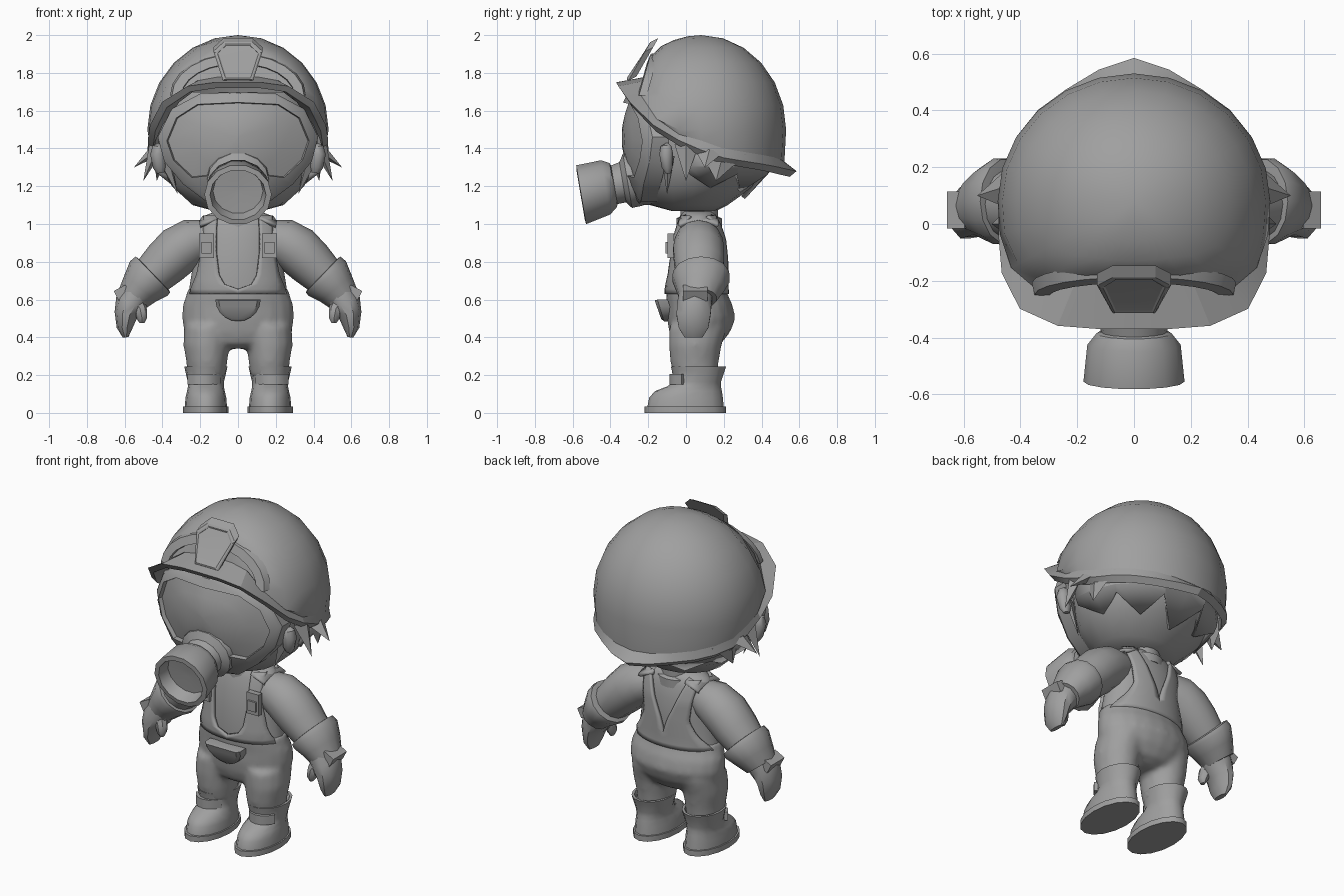
import bpy, bmesh, math
from mathutils import Vector, Matrix

if "Cube" in bpy.data.objects:
    bpy.data.objects.remove(bpy.data.objects["Cube"])

GREY = bpy.data.materials.new("plain_grey")
GREY.diffuse_color = (0.35, 0.35, 0.35, 1)
GREY.use_nodes = True
GREY.node_tree.nodes["Principled BSDF"].inputs["Base Color"].default_value = GREY.diffuse_color


def lerp(table, t):
    """Interpolate rows (key, values...) at key t."""
    if t <= table[0][0]:
        return table[0][1:]
    for a, b in zip(table, table[1:]):
        if t <= b[0]:
            f = (t - a[0]) / (b[0] - a[0])
            return [p + (q - p) * f for p, q in zip(a[1:], b[1:])]
    return table[-1][1:]


def loft(name, rings, closed=True, caps=(True, True), mirror=False, thick=0, angle=40):
    """Skin a list of equal-length point rings."""
    bm = bmesh.new()
    for s in ((1, -1) if mirror else (1,)):
        vs = [[bm.verts.new((p[0] * s, p[1], p[2])) for p in r] for r in rings]
        n = len(rings[0])
        for a, b in zip(vs, vs[1:]):
            for i in range(n if closed else n - 1):
                j = (i + 1) % n
                bm.faces.new((a[i], a[j], b[j], b[i]))
        if closed and caps[0]:
            bm.faces.new(vs[0])
        if closed and caps[1]:
            bm.faces.new(vs[-1])
    bmesh.ops.remove_doubles(bm, verts=bm.verts, dist=0.0005)
    bmesh.ops.recalc_face_normals(bm, faces=bm.faces)
    me = bpy.data.meshes.new(name)
    bm.to_mesh(me)
    bm.free()
    ob = bpy.data.objects.new(name, me)
    bpy.context.collection.objects.link(ob)
    me.materials.append(GREY)
    bpy.ops.object.select_all(action='DESELECT')
    ob.select_set(True)
    bpy.context.view_layer.objects.active = ob
    bpy.ops.object.shade_smooth_by_angle(angle=math.radians(angle))
    if thick:
        m = ob.modifiers.new("thickness", 'SOLIDIFY')
        m.thickness, m.offset = thick, 0
    return ob


def fuse(a, b):
    """Join two overlapping solids into one smooth skin."""
    bpy.ops.object.select_all(action='DESELECT')
    a.select_set(True)
    b.select_set(True)
    bpy.context.view_layer.objects.active = a
    bpy.ops.object.join()
    m = a.modifiers.new("fuse", 'REMESH')
    m.mode, m.voxel_size, m.use_smooth_shade = 'VOXEL', .016, True
    m = a.modifiers.new("relax", 'SMOOTH')
    m.factor, m.iterations = .5, 6


def flat(z, rx, y0, y1, x=0, n=16):
    """Horizontal oval spanning y0..y1."""
    return [(x + rx * math.cos(t), (y0 + y1) / 2 + (y1 - y0) / 2 * math.sin(t), z)
            for t in (2 * math.pi * i / n for i in range(n))]


def tube(rows, n=14):
    """Ovals (x, y, z, in-plane radius, y radius) across a path in a vertical xz plane."""
    P = [Vector(r[:3]) for r in rows]
    out = []
    for i, r in enumerate(rows):
        d = (P[min(i + 1, len(P) - 1)] - P[max(i - 1, 0)]).normalized()
        u = Vector((-d.z, 0, d.x))
        out.append([P[i] + u * r[3] * math.cos(t) + Vector((0, r[4] * math.sin(t), 0))
                    for t in (2 * math.pi * k / n for k in range(n))])
    return out


def box(name, c, size, tilt=0, mirror=False):
    m = Matrix.Rotation(tilt, 3, 'Y')
    sx, sy, sz = (s / 2 for s in size)
    rings = [[Vector(c) + m @ Vector((x * sx, y * sy, z * sz))
              for x, z in ((-1, -1), (1, -1), (1, 1), (-1, 1))] for y in (-1, 1)]
    return loft(name, rings, mirror=mirror, angle=20)


# Head and neck
loft("head", [flat(*r) for r in ((1.07, .13, -.08, .16), (1.1, .24, -.19, .22), (1.2, .35, -.27, .36),
     (1.3, .4, -.29, .43), (1.42, .42, -.3, .46), (1.58, .42, -.28, .45), (1.7, .33, -.2, .36))])
loft("neck", [flat(z, r, .07 - r, .07 + r) for z, r in ((.98, .12), (1.03, .12), (1.04, .1), (1.12, .1))])
loft("ears", tube([(.41, -.095, 1.27, .02, .015), (.415, -.1, 1.3, .035, .03), (.425, -.105, 1.37, .04, .038),
     (.422, -.105, 1.41, .03, .03), (.415, -.1, 1.425, .01, .01)], 10), mirror=True)

# Helmet dome with a slanted flat front and a rim that drops towards the back
BRIM = [(-.37, 1.75), (-.33, 1.68), (-.2, 1.54), (0, 1.42), (.2, 1.35), (.45, 1.31), (.58, 1.28)]
N, L = 24, 8


def front_y(z):
    return -.17 - .28 * max(0, min(.3, 1.92 - z))


def oval(c, s, k):
    return (abs(c) ** k + abs(s) ** k) ** (-1 / k)


dome, brim_out, brim_in = [[] for _ in range(L)], [], []
for i in range(N):
    t = 2 * math.pi * i / N
    c, s = math.cos(t), math.sin(t)
    r = oval(c, s, 4 if s < 0 else 2)
    rd = oval(c, s, 2.4 if s < 0 else 2)
    oy = .08 + (.45 * r * s if s < 0 else .455 * s + .05 * max(0, 1 - abs(c) / .5))
    oz = lerp(BRIM, oy)[0]
    rim = oz + (.03 if s < 0 else .05)
    lo = math.asin(max(0, rim - 1.5) / .5)
    for j in range(L):
        ph = lo + (math.pi / 2 - lo) * max(0, j - 1) / (L - 2)
        f = .98 if j == 0 else 1
        x, y = .48 * rd * f * c * math.cos(ph), .08 + .45 * rd * f * s * math.cos(ph)
        z = rim if j == 0 else 1.5 + .5 * math.sin(ph)
        dome[j].append((x, max(y, front_y(z)), z))
    brim_in.append(dome[0][-1])
    brim_out.append((.478 * r * c, oy, oz))
loft("helmet_dome", dome, caps=(False, False))
low = [(x * .94, y * .94, z - .03) for x, y, z in brim_out]
under = [(x * .94, y * .94, z - .03) for x, y, z in brim_in]
loft("helmet_brim", [brim_in, brim_out, low, under], caps=(False, False), angle=25)

# Arched band and lamp on the helmet front
arch = []
for i in range(13):
    t = math.pi * i / 12
    ring = []
    for r, d in ((.36, .03), (.35, -.012), (.3, -.018), (.29, .03)):
        z = 1.68 + (r - .13) * math.sin(t)
        ring.append((r * math.cos(t), front_y(z) + d, z))
    arch.append(ring)
loft("helmet_arch", arch, angle=30)
lamp = [(-.08, 1.755), (.08, 1.755), (.13, 1.91), (.075, 1.96), (-.075, 1.96), (-.13, 1.91)]
slant = lambda x, z, d, f: (x * f, -.31 + (z - 1.76) * .57 + d, 1.87 + (z - 1.87) * f + d * .5)
loft("helmet_lamp", [[slant(x, z, d, f) for x, z in lamp]
     for d, f in ((.05, 1), (.008, 1), (0, .92), (0, .84), (.01, .8))], angle=20)

# Goggle mask: raised frame around a recessed curved lens
half_out = [(.2, 1.69), (.35, 1.61), (.425, 1.46), (.39, 1.33), (.29, 1.21), (.17, 1.12)]
half_in = [(.21, 1.63), (.32, 1.56), (.37, 1.44), (.335, 1.34), (.24, 1.25), (.15, 1.26)]


def outline(h, top, bot):
    return [(0, top)] + h + [(0, bot)] + [(-x, z) for x, z in reversed(h)]


def wrap(pts, d, f=1.0):
    return [(x * f, -.35 + .9 * (x * f) ** 2 + .7 * (z - 1.45) ** 2 * f * f + d, 1.46 + (z - 1.46) * f)
            for x, z in pts]


o, n = outline(half_out, 1.7, 1.1), outline(half_in, 1.64, 1.31)
loft("goggle_mask", [wrap(o, .1), wrap(o, .01), wrap(o, 0, .97), wrap(n, -.01, 1.02), wrap(n, .02),
     wrap(n, .015, .66), wrap(n, .01, .33), wrap(n, .01, .02)], angle=32)

# Breathing canister with hollow end
can = []
for y, r in ((-.25, .16), (-.31, .155), (-.335, .115), (-.38, .11), (-.385, .125), (-.425, .155), (-.555, .168),
             (-.558, .14), (-.49, .125), (-.485, .02)):
    cz = 1.155 - (y + .555) * -.3
    can.append([(1.06 * r * math.cos(t), y - r * .16 * math.sin(t), cz + r * .95 * math.sin(t))
                for t in (2 * math.pi * i / 14 for i in range(14))])
loft("breathing_canister", can, angle=35)

# Hair: broad jagged shell at the back and loose side locks
cols = 11
shell = [[], [], []]
for i in range(cols):
    t = math.radians(-5 + 190 * i / (cols - 1))
    c, s = math.cos(t), math.sin(t)
    z = 1.27 if i % 2 == 0 else 1.14 + .06 * abs(c)
    for row, (f, h) in zip(shell, ((1, 1.42), (.97, 1.31), (.6 + (z - 1.14) * 2.6, z))):
        row.append((.44 * f * c, .05 + .42 * f * s, h))
loft("back_hair", shell, closed=False, thick=.025, angle=15)
for i, (a, b, tip) in enumerate((((.42, -.06, 1.42), (.44, .06, 1.4), (.5, .0, 1.23)),
                                 ((.43, .05, 1.39), (.44, .2, 1.38), (.55, .1, 1.3)),
                                 ((.42, .08, 1.38), (.4, .32, 1.37), (.43, .16, 1.23)),
                                 ((.37, -.13, 1.35), (.42, -.06, 1.36), (.32, -.1, 1.16)))):
    a, b, tip = Vector(a), Vector(b), Vector(tip)
    m = (a + b) / 2
    base = [a, m + Vector((.04, 0, .01)), b, m - Vector((.04, 0, .01))]
    loft(f"hair_lock_{i}", [base, [tip + (p - m) * .02 for p in base]], mirror=True, angle=15)

# Torso and overall bib
TORSO = [(.58, .265, -.09, .21), (.68, .255, -.095, .205), (.8, .235, -.085, .205), (.92, .235, -.07, .2),
         (1.0, .215, -.045, .18), (1.04, .19, -.03, .165), (1.065, .12, -.02, .15)]
loft("torso", [flat(z, *v, n=24) for z, *v in TORSO], angle=60)


def panel(name, rows, side):
    """Cloth strip hugging the torso; rows are z, inner x, outer x."""
    grid = []
    for i in range(17):
        z = rows[0][0] + (rows[-1][0] - rows[0][0]) * i / 16
        xi, xo = lerp(rows, z)
        rx, y0, y1 = lerp(TORSO, z)
        line = []
        for j in range(6):
            x = xi + (xo - xi) * j / 5
            h = (y1 - y0) / 2 * math.sqrt(max(0, 1 - (x / rx) ** 2)) + .01
            line.append((x, (y0 + y1) / 2 + side * h, z))
        grid.append(line)
    loft(name, grid, closed=False, mirror=True, thick=.02, angle=50)


panel("bib_front", [(.63, 0, .25), (.66, .0, .245), (.68, .07, .235), (.73, .1, .215), (.85, .115, .19),
      (.95, .115, .18), (1.04, .11, .18)], -1)
panel("bib_back", [(.63, 0, .255), (.66, 0, .24), (.72, 0, .19), (.8, .025, .15), (.9, .07, .16),
      (1.04, .125, .18)], 1)
loft("shoulder_straps", [[(x, .067 + .1 * math.cos(t), 1.022 + .025 * math.sin(t) - (x - .11) * .4)
     for x in (.11, .2)] for t in (math.pi * i / 8 for i in range(9))], closed=False, mirror=True, thick=.02)
box("strap_buckles", (.167, -.08, .885), (.08, .035, .13), mirror=True)
box("buckle_bars", (.167, -.097, .875), (.055, .025, .06), mirror=True)

# Trousers with front pouch
hips = loft("trousers", [flat(*r, n=20) for r in ((.34, .1, -.03, .13), (.37, .2, -.07, .19),
            (.43, .285, -.09, .235), (.5, .298, -.1, .262), (.57, .294, -.1, .247), (.63, .273, -.107, .22),
            (.66, .27, -.105, .215))], angle=60)
legs = loft("trouser_legs", [flat(z, rx, y0, y1, x) for z, rx, y0, y1, x in ((.19, .1, -.065, .165, .165),
            (.27, .109, -.084, .174, .165), (.36, .123, -.092, .19, .167), (.46, .13, -.09, .22, .155))], mirror=True)
fuse(hips, legs)
pouch = [(.12 * math.cos(t), .6 + .115 * math.sin(t)) for t in (math.pi + math.pi * i / 10 for i in range(11))]
loft("front_pouch", [[(x * f, y - (z - .48) * .3, .57 + (z - .57) * f) for x, z in pouch]
     for y, f in ((-.06, 1), (-.115, 1), (-.13, .85))], angle=35)

# Boots, soles and straps
loft("boots", [flat(*r, .17) for r in ((.03, .112, -.205, .2), (.08, .108, -.195, .195), (.115, .1, -.165, .19),
     (.14, .095, -.1, .185), (.165, .096, -.065, .185), (.225, .11, -.075, .205), (.245, .114, -.08, .212),
     (.245, .1, -.065, .195), (.22, .09, -.05, .18))], mirror=True)
loft("boot_soles", [flat(z, .12, -.22, .212, .17) for z in (0, .033)], mirror=True)
loft("boot_straps", [[(.18 + r * math.cos(t), .06 + (r + .04) * math.sin(t), z)
     for r, z in ((.085, .15), (.108, .15), (.108, .205), (.085, .205))]
     for t in (math.radians(215 + 110 * i / 6) for i in range(7))], mirror=True, angle=30)

# Sleeves, gauntlets and hands
loft("sleeves", tube([(.16, .065, .925, .1, .1), (.24, .067, .905, .125, .128), (.315, .067, .86, .132, .138),
     (.385, .07, .793, .125, .135), (.455, .07, .725, .11, .12)]), mirror=True, angle=60)
loft("glove_cuffs", tube([(.445, .08, .738, .09, .1), (.45, .08, .733, .132, .15), (.472, .08, .712, .135, .155),
     (.517, .075, .66, .11, .13), (.56, .065, .605, .088, .1)]), mirror=True, angle=35)
loft("hands", tube([(.53, .055, .65, .088, .092), (.568, .045, .58, .085, .095), (.593, .04, .52, .062, .095),
     (.6, .04, .45, .042, .082), (.595, .04, .4, .015, .05)], 10), mirror=True)
loft("thumbs", tube([(.545, .02, .6, .045, .04), (.518, .0, .55, .038, .038), (.508, -.01, .5, .028, .03),
     (.508, -.01, .475, .012, .015)], 8), mirror=True)
box("glove_buckles", (.613, .05, .635), (.07, .13, .06), math.radians(28), mirror=True)
